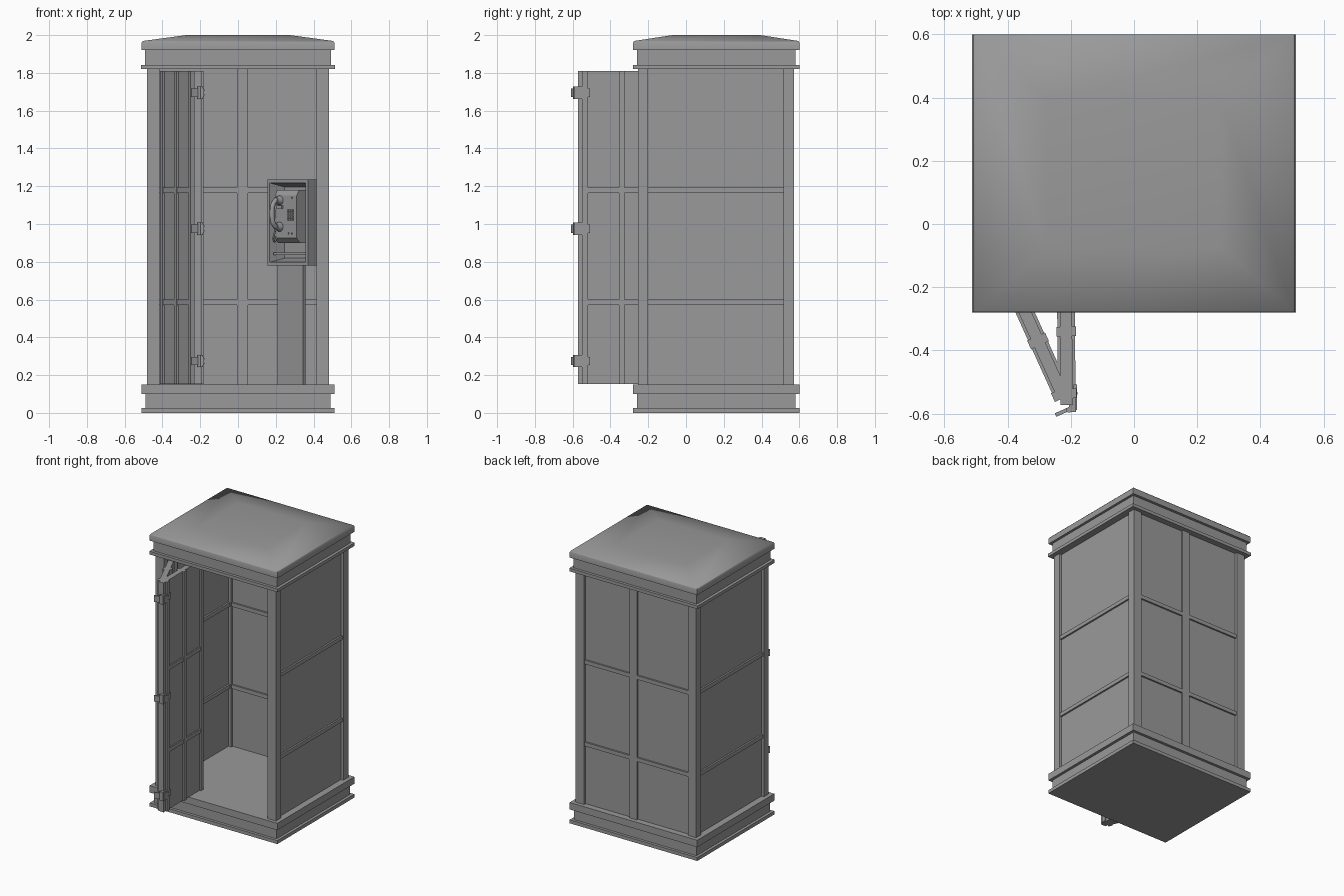
import bpy, bmesh, math
from mathutils import Matrix, Vector

if "Cube" in bpy.data.objects:
    bpy.data.objects.remove(bpy.data.objects["Cube"])

GREY = (0.32, 0.32, 0.32, 1)
mat = bpy.data.materials.new("plain grey")
mat.use_nodes = True
mat.diffuse_color = GREY
mat.node_tree.nodes["Principled BSDF"].inputs["Base Color"].default_value = GREY


def finish(name, bm, frame=None, smooth=None):
    bmesh.ops.recalc_face_normals(bm, faces=bm.faces)
    mesh = bpy.data.meshes.new(name)
    bm.to_mesh(mesh)
    bm.free()
    mesh.materials.append(mat)
    ob = bpy.data.objects.new(name, mesh)
    bpy.context.collection.objects.link(ob)
    if frame:
        ob.matrix_world = frame
    if smooth:
        bpy.ops.object.select_all(action='DESELECT')
        ob.select_set(True)
        bpy.context.view_layer.objects.active = ob
        bpy.ops.object.shade_smooth_by_angle(angle=math.radians(smooth))
    return ob


def add_box(bm, x, y, z):
    size = Matrix.Diagonal((x[1] - x[0], y[1] - y[0], z[1] - z[0], 1))
    mid = Matrix.Translation([sum(r) / 2 for r in (x, y, z)])
    bmesh.ops.create_cube(bm, size=1, matrix=mid @ size)


def box(name, x, y, z, frame=None):
    bm = bmesh.new()
    add_box(bm, x, y, z)
    return finish(name, bm, frame)


def span(mid, half):
    return (mid - half, mid + half)


def cylinder(name, r, depth, mat4, frame=None, r2=None, seg=16):
    bm = bmesh.new()
    bmesh.ops.create_cone(bm, cap_ends=True, segments=seg, radius1=r,
                          radius2=r if r2 is None else r2, depth=depth, matrix=mat4)
    return finish(name, bm, frame, 40)


def tube(name, points, radius, frame):
    cu = bpy.data.curves.new(name, 'CURVE')
    cu.dimensions = '3D'
    cu.bevel_depth = radius
    cu.bevel_resolution = 2
    cu.use_fill_caps = True
    cu.materials.append(mat)
    sp = cu.splines.new('NURBS')
    sp.points.add(len(points) - 1)
    for p, co in zip(sp.points, points):
        p.co = (*co, 1)
    sp.use_endpoint_u = True
    sp.order_u = 3
    ob = bpy.data.objects.new(name, cu)
    ob.matrix_world = frame
    bpy.context.collection.objects.link(ob)


CY = 0.16            # middle of the cabin, front to back
BARS = (0.585, 1.178)
LOW, HIGH = 0.15, 1.82

# Stepped plinth and cornice
for name, hx, hy, z0, z1 in (("plinth_foot", 0.51, 0.44, 0, 0.025),
                             ("plinth_band", 0.49, 0.42, 0.025, 0.1),
                             ("plinth_cap", 0.51, 0.44, 0.1, LOW),
                             ("cornice_lip", 0.513, 0.44, HIGH, 1.843),
                             ("cornice_band", 0.492, 0.42, 1.843, 1.92)):
    box(name, span(0, hx), span(CY, hy), (z0, z1))

# Hipped roof with softened rim
bm = bmesh.new()
rings = []
for inset, z in ((0, 1.92), (0, 1.96), (0.006, 1.969), (0.235, 2.0)):
    hx, hy = 0.51 - inset, 0.44 - inset * 0.88
    rings.append([bm.verts.new((sx * hx, CY + sy * hy, z))
                  for sx, sy in ((-1, -1), (1, -1), (1, 1), (-1, 1))])
for a, b in zip(rings, rings[1:]):
    for i in range(4):
        j = (i + 1) % 4
        bm.faces.new((a[i], a[j], b[j], b[i]))
bm.faces.new(rings[0])
bm.faces.new(rings[-1])
finish("roof", bm, smooth=60)

# Corner posts
for sx, side in ((-1, "right"), (1, "left")):
    for y, end in (((-0.255, -0.2), "front"), ((0.515, 0.572), "back")):
        box(f"{end}_{side}_post", sorted((sx * 0.415, sx * 0.482)), y, (LOW, HIGH))

# Side walls with crossbars
for sx, side in ((-1, "right"), (1, "left")):
    box(side + "_wall", span(sx * 0.45, 0.012), (-0.21, 0.525), (LOW, HIGH))
    for z in BARS:
        box(side + "_crossbar", span(sx * 0.45, 0.024), (-0.2, 0.515), span(z, 0.014))

# Back wall with mullion and crossbars
box("back_wall", (-0.42, 0.42), span(0.543, 0.012), (LOW, HIGH))
box("back_mullion", span(0.024, 0.03), span(0.543, 0.026), (LOW, HIGH))
for z in BARS:
    box("back_crossbar", (-0.42, 0.42), span(0.543, 0.024), span(z, 0.014))


# Folding door: two leaves meeting at the outer fold
def door_leaf(name, start, end):
    d = Vector(end) - Vector(start)
    frame = Matrix.Translation((*start, 0)) @ Matrix.Rotation(math.atan2(d.y, d.x), 4, 'Z')
    length = d.length
    bm = bmesh.new()
    z = (LOW + 0.003, 1.81)
    add_box(bm, (0, length), span(0, 0.019), z)
    for u in (0.015, length / 2, length - 0.015):
        add_box(bm, span(u, 0.015), span(0, 0.031), z)
    for h in BARS:
        add_box(bm, (0, length), span(0, 0.028), span(h, 0.014))
    finish(name, bm, frame)


door_leaf("outer_door_leaf", (-0.222, -0.55), (-0.385, -0.19))
door_leaf("inner_door_leaf", (-0.213, -0.55), (-0.216, -0.13))
box("door_fold_strip", span(-0.213, 0.02), span(-0.555, 0.018), (LOW + 0.003, 1.81))

# Hinges on the fold
for z in (0.275, 0.975, 1.695):
    cylinder("hinge_knuckle", 0.009, 0.064, Matrix.Translation((-0.205, -0.588, z)))
    box("hinge_inner_plate", (-0.191, -0.181), (-0.588, -0.507), span(z, 0.022))
    box("hinge_leaf_tab", (-0.205, -0.184), (-0.594, -0.545), span(z, 0.032))
    turn = Matrix.Translation((-0.207, -0.586, z)) @ Matrix.Rotation(math.radians(24), 4, 'Z')
    box("hinge_outer_plate", (-0.045, 0), (-0.006, 0.006), span(0, 0.022), turn)
    for dz in (-0.012, 0.012):
        cylinder("hinge_screw", 0.004, 0.004,
                 Matrix.Translation((-0.18, -0.535, z + dz)) @ Matrix.Rotation(math.pi / 2, 4, 'Y'))

# Corner shelf unit: local x runs across its front, -y points out of it
UNIT = Matrix.Translation((0.2625, 0.34, 0)) @ Matrix.Rotation(-math.pi / 4, 4, 'Z')
bm = bmesh.new()
add_box(bm, span(0, 0.152), (0, 0.11), (0.78, 1.235))
bm.normal_update()
front = [f for f in bm.faces if f.normal.y < -0.9]
bmesh.ops.inset_region(bm, faces=front, thickness=0.025)
bmesh.ops.inset_region(bm, faces=front, thickness=0.03, depth=-0.09)
finish("telephone_housing", bm, UNIT)
box("housing_pedestal", (-0.085, 0.105), (0.01, 0.03), (LOW, 0.79), UNIT)
box("housing_shelf", span(0, 0.12), (0.015, 0.095), (0.835, 0.85), UNIT)

# Telephone body with sloping lower front
bm = bmesh.new()
outline = ((0.1, 0.9), (0.01, 0.9), (-0.014, 0.925), (-0.014, 1.15), (0.005, 1.18), (0.1, 1.18))
face = bm.faces.new([bm.verts.new((-0.082, y, z)) for y, z in outline])
out = bmesh.ops.extrude_face_region(bm, geom=[face])
bmesh.ops.translate(bm, vec=(0.164, 0, 0), verts=[v for v in out["geom"] if isinstance(v, bmesh.types.BMVert)])
finish("telephone_body", bm, UNIT)

# Keypad, coin slot and small dials
for i in range(3):
    for j in range(4):
        box("keypad_button", span(0.022 + i * 0.015, 0.006), (-0.02, -0.013),
            span(1.025 + j * 0.015, 0.006), UNIT)
box("coin_slot", span(0.037, 0.012), (-0.018, -0.013), span(1.14, 0.004), UNIT)
OUT = Matrix.Rotation(math.pi / 2, 4, 'X')
for u in (0.02, 0.045):
    cylinder("front_rivet", 0.005, 0.006, Matrix.Translation((u, -0.016, 0.95)) @ OUT, UNIT)

# Handset resting on its cradle, with cord
for z in (1.125, 0.985):
    cylinder("handset_cup", 0.026, 0.028, Matrix.Translation((-0.04, -0.034, z)) @ OUT, UNIT, 0.018)
tube("handset_grip", [(-0.04, y, z) for y, z in
     ((-0.04, 1.13), (-0.07, 1.115), (-0.078, 1.055), (-0.07, 0.995), (-0.04, 0.98))], 0.013, UNIT)
box("handset_cradle", span(-0.04, 0.02), (-0.025, -0.01), span(1.09, 0.008), UNIT)
tube("handset_cord", [(-0.04, -0.045, 0.98), (-0.05, -0.06, 0.93), (-0.06, -0.04, 0.9),
                      (-0.075, -0.01, 0.92), (-0.07, 0.0, 0.96)], 0.005, UNIT)
